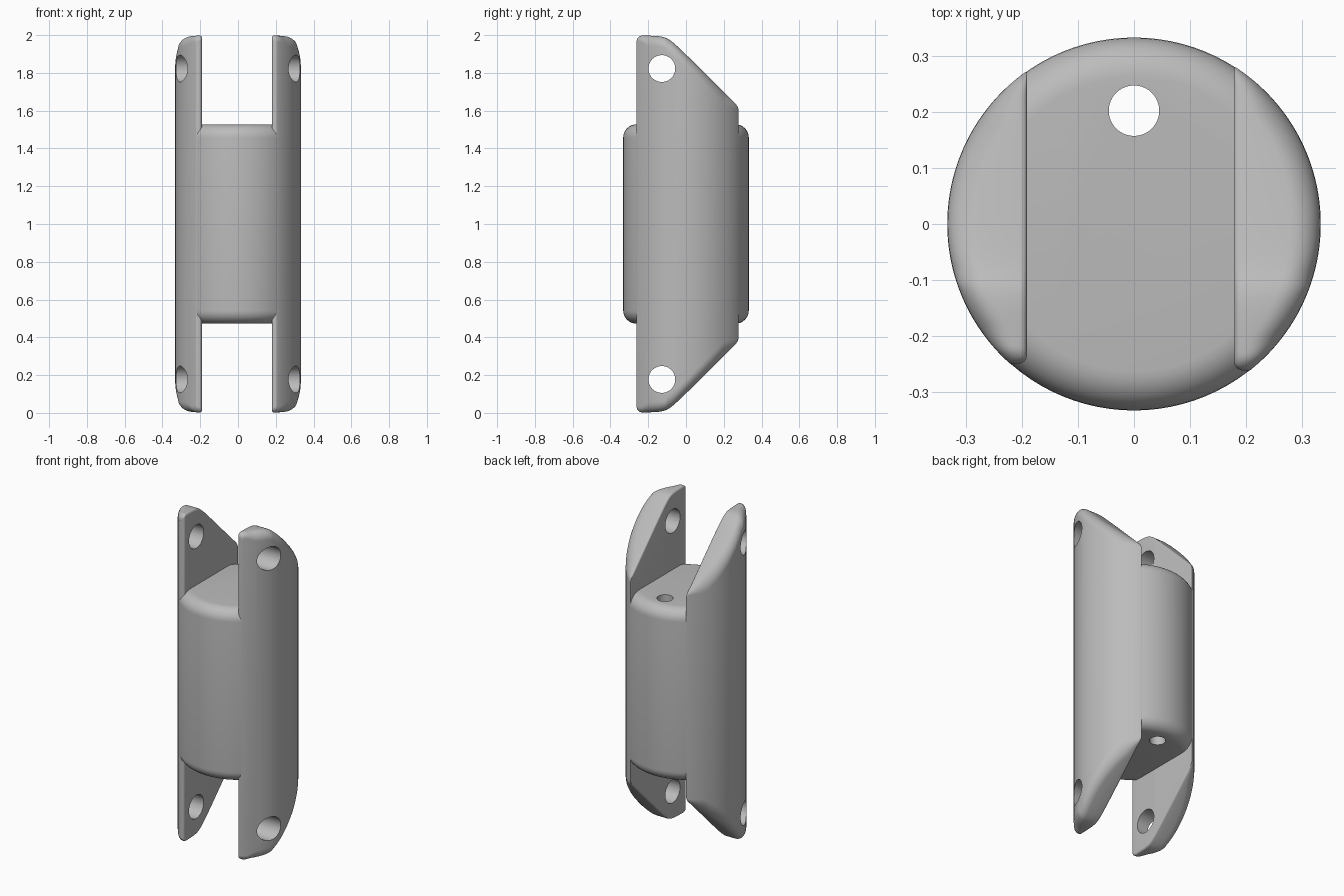
import bpy, bmesh
from math import sqrt, cos, sin, pi, radians
from mathutils import Matrix, Vector

R = 0.333        # outer radius of the whole body
MID = 1.0        # height of the mirror plane

cube = bpy.data.objects.get("Cube")
if cube:
    bpy.data.objects.remove(cube, do_unlink=True)

grey = bpy.data.materials.new("plain_grey")
grey.use_nodes = True
colour = (0.5, 0.5, 0.5, 1)
grey.diffuse_color = colour
grey.node_tree.nodes["Principled BSDF"].inputs["Base Color"].default_value = colour


def make_object(name, bm):
    bmesh.ops.recalc_face_normals(bm, faces=bm.faces)
    mesh = bpy.data.meshes.new(name)
    bm.to_mesh(mesh)
    bm.free()
    mesh.materials.append(grey)
    ob = bpy.data.objects.new(name, mesh)
    bpy.context.collection.objects.link(ob)
    return ob


def select(ob):
    bpy.ops.object.select_all(action='DESELECT')
    ob.select_set(True)
    bpy.context.view_layer.objects.active = ob


def drill(ob, centre, radius, axis):
    """Bore a round hole right through ob along the given axis."""
    bm = bmesh.new()
    turn = Vector((0, 0, 1)).rotation_difference(Vector(axis)).to_matrix().to_4x4()
    bmesh.ops.create_cone(bm, cap_ends=True, segments=40, radius1=radius,
                          radius2=radius, depth=3,
                          matrix=Matrix.Translation(centre) @ turn)
    cutter = make_object("hole_cutter", bm)
    cutter.hide_render = True
    select(ob)
    mod = ob.modifiers.new("hole", 'BOOLEAN')
    mod.operation = 'DIFFERENCE'
    mod.solver = 'EXACT'
    mod.object = cutter
    bpy.ops.object.modifier_apply(modifier=mod.name)
    bpy.data.objects.remove(cutter, do_unlink=True)


def smooth(ob):
    select(ob)
    bpy.ops.object.shade_smooth_by_angle(angle=radians(32))


def round_off(u, r):
    """Amount removed by a fillet of radius r at distance u from the edge."""
    return r - sqrt(max(0, r * r - (r - u) ** 2)) if u < r else 0


# Central barrel with rounded rims and an off-centre bore
bm = bmesh.new()
bmesh.ops.create_cone(bm, cap_ends=True, segments=96, radius1=R - 0.0005,
                      radius2=R - 0.0005, depth=1.055,
                      matrix=Matrix.Translation((0, 0, MID)))
rims = [e for e in bm.edges if abs(e.verts[0].co.z - e.verts[1].co.z) < 0.01]
bmesh.ops.bevel(bm, geom=rims, offset=0.07, offset_type='OFFSET', segments=8,
                profile=0.5, affect='EDGES')
barrel = make_object("barrel", bm)
drill(barrel, (0, 0.202, MID), 0.045, (0, 0, 1))
smooth(barrel)


def ear_section(y, x_in, y0, y1):
    """Rounded cross-section of an ear in the plane at depth y."""
    x_out = sqrt(R * R - y * y)
    x_a = x_in + round_off(y - y0, 0.015)
    width = max(x_out - x_a, 0.001)
    # level tip running into a 45 degree slope, with a softened knee
    flat, slope = MID, 0.9 - y
    top = (flat + slope - sqrt((flat - slope) ** 2 + 0.0012)) / 2
    top -= round_off(y - y0, 0.03) + round_off(y1 - y, 0.02)
    steep = 1.35 if slope < flat else 1
    r_in = min(0.012, 0.25 * width)
    r_out = min(0.055, 0.65 * width)
    upper = []
    for k in range(5):
        a = pi / 2 * k / 4
        upper.append((x_a + r_in * (1 - cos(a)), top - r_in * (1 - sin(a))))
    for k in range(9):
        a = pi / 2 * (1 - k / 8)
        upper.append((x_out - r_out * (1 - cos(a)),
                      top - steep * r_out * (1 - sin(a))))
    lower = [(x, -z) for x, z in reversed(upper)]
    return [(x, y, MID + z) for x, z in upper + lower]


def make_ear(name, side, x_in, y0, y1, steps=56):
    bm = bmesh.new()
    rings = []
    for i in range(steps + 1):
        y = (y0 + y1) / 2 - (y1 - y0) / 2 * cos(pi * i / steps)
        rings.append([bm.verts.new((side * x, yy, z))
                      for x, yy, z in ear_section(y, x_in, y0, y1)])
    n = len(rings[0])
    for a, b in zip(rings, rings[1:]):
        for j in range(n):
            k = (j + 1) % n
            bm.faces.new((a[j], a[k], b[k], b[j]))
    bm.faces.new(rings[0])
    bm.faces.new(rings[-1])
    ear = make_object(name, bm)
    # Pin holes near both ends
    for dz in (-0.823, 0.823):
        drill(ear, (0, -0.128, MID + dz), 0.071, (1, 0, 0))
    smooth(ear)


# Side ears, each reaching past both ends of the barrel
make_ear("left_ear", 1, 0.179, -0.261, 0.279)
make_ear("right_ear", -1, 0.191, -0.249, 0.271)
